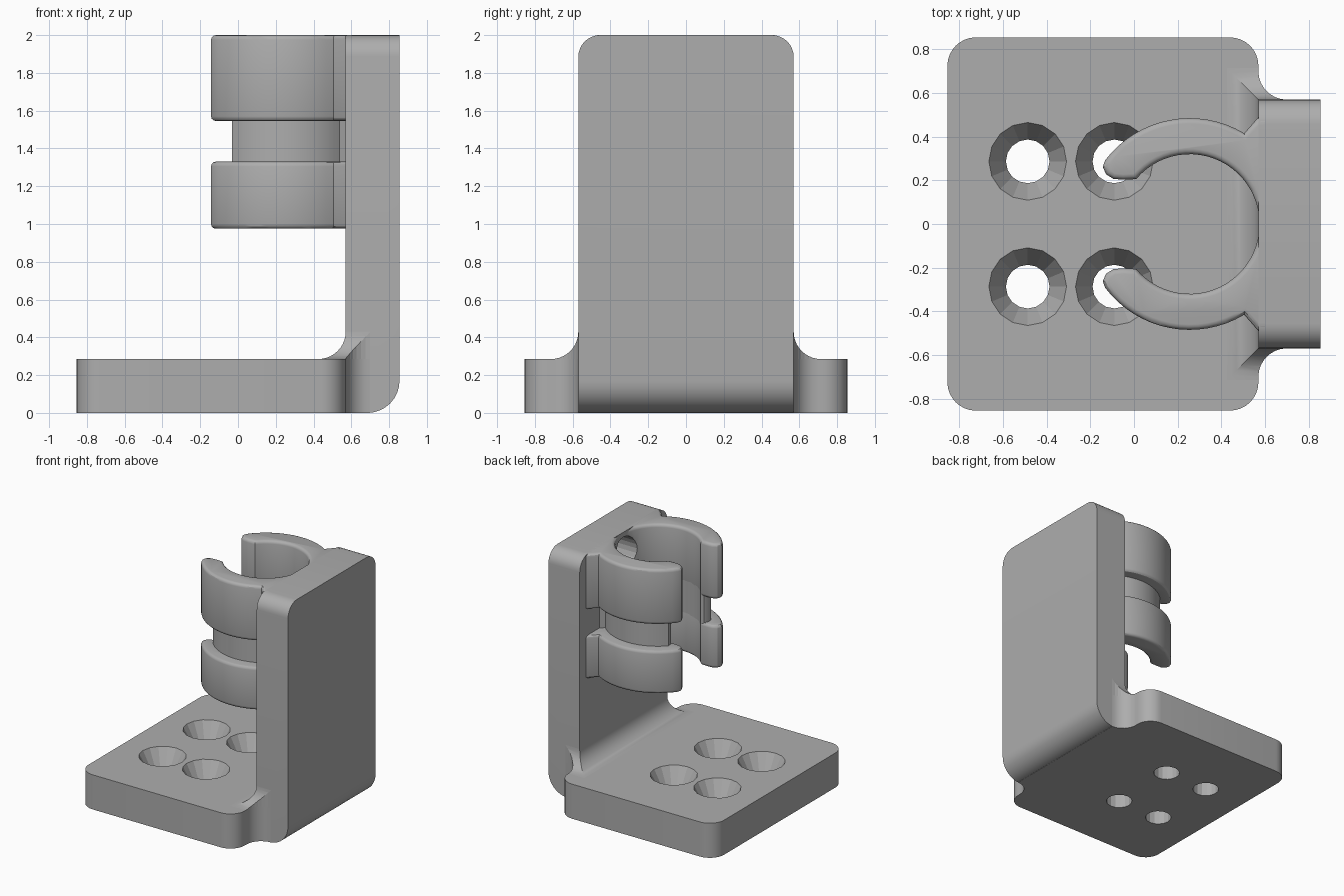
import bpy, bmesh, math
from math import cos, sin, radians, pi

if "Cube" in bpy.data.objects:
    bpy.data.objects.remove(bpy.data.objects["Cube"])

grey = bpy.data.materials.new("grey plastic")
grey.diffuse_color = (0.42, 0.42, 0.42, 1)
grey.use_nodes = True
grey.node_tree.nodes["Principled BSDF"].inputs["Base Color"].default_value = grey.diffuse_color


def finish(name, bm, smooth=True):
    bmesh.ops.recalc_face_normals(bm, faces=bm.faces)
    me = bpy.data.meshes.new(name)
    bm.to_mesh(me)
    bm.free()
    me.materials.append(grey)
    ob = bpy.data.objects.new(name, me)
    bpy.context.collection.objects.link(ob)
    if smooth:
        bpy.ops.object.select_all(action='DESELECT')
        ob.select_set(True)
        bpy.context.view_layer.objects.active = ob
        bpy.ops.object.shade_smooth_by_angle(angle=radians(30))
    return ob


def arc(cx, cy, r, a0, a1, n=8):
    return [(cx + r * cos(radians(a0 + (a1 - a0) * i / n)),
             cy + r * sin(radians(a0 + (a1 - a0) * i / n))) for i in range(n + 1)]


def mirrored(half):
    return half + [(x, -y) for x, y in reversed(half)]


def prism(pts, z0, z1):
    bm = bmesh.new()
    f = bm.faces.new([bm.verts.new((x, y, z0)) for x, y in pts])
    top = bmesh.ops.extrude_face_region(bm, geom=[f])["geom"]
    bmesh.ops.translate(bm, vec=(0, 0, z1 - z0),
                        verts=[v for v in top if isinstance(v, bmesh.types.BMVert)])
    return bm


def loft(rings):
    bm = bmesh.new()
    loops = [[bm.verts.new(p) for p in ring] for ring in rings]
    n = len(loops[0])
    for a, b in zip(loops, loops[1:]):
        for i in range(n):
            bm.faces.new((a[i], a[(i + 1) % n], b[(i + 1) % n], b[i]))
    bm.faces.new(loops[0])
    bm.faces.new(loops[-1])
    return bm


def boolean(ob, cutter, op='DIFFERENCE'):
    m = ob.modifiers.new(op.lower(), 'BOOLEAN')
    m.operation, m.solver, m.object = op, 'EXACT', cutter
    cutter.hide_render = True
    cutter.hide_set(True)


# base plate with rounded corners flowing into the upright
footprint = mirrored(arc(0.70, 0.70, 0.13, 270, 180) + arc(0.44, 0.725, 0.13, 0, 90)
                     + arc(-0.725, 0.725, 0.13, 90, 180))
base = finish("base_plate", prism(footprint, 0, 0.285))

# countersunk screw holes
for i, hx in enumerate((-0.487, -0.09)):
    for j, hy in enumerate((-0.287, 0.287)):
        levels = ((0.10, -0.1), (0.10, 0.14), (0.178, 0.285), (0.178, 0.4))
        rings = [[(hx + r * cos(k * pi / 8), hy + r * sin(k * pi / 8), z) for k in range(16)]
                 for r, z in levels]
        boolean(base, finish(f"screw_hole_cutter_{i}{j}", loft(rings), False))

# upright plate: side profile with rounded heel, then rounded top corners
profile = [(0.57, 0), *arc(0.685, 0.17, 0.17, -90, 0), (0.855, 2), (0.57, 2)]
bm = loft([[(x, y, z) for x, z in profile] for y in (-0.57, 0.57)])
corners = [e for e in bm.edges if all(v.co.z > 1.99 for v in e.verts)
           and abs(e.verts[0].co.y - e.verts[1].co.y) < 0.01]
bmesh.ops.bevel(bm, geom=corners, offset=0.115, segments=8, profile=0.5, affect='EDGES')
upright = finish("upright_plate", bm)

# concave fillet between base and upright, wrapping around its sides
R = 0.145
rings = []
for k in range(11):
    a = radians(90 * k / 10)
    d, z = R * (1 - sin(a)), 0.285 + R * (1 - cos(a))
    w = 0.57 + d
    rings.append([(0.57 - d, -w, z), (0.84, -w, z), (0.84, w, z), (0.57 - d, w, z)])
fillet = finish("base_fillet", loft(rings))
boolean(fillet, finish("footprint_cutter", prism(footprint, 0.2, 0.5), False), 'INTERSECT')

# spring clip: open C section rooted in the upright
CX, BORE = 0.255, 0.32


def clip_outline(outer, tip, start, end, root):
    half = arc(CX, 0, BORE, 0, 140, 24)[1:] + tip + arc(CX, 0, outer, start, end, 16) + root
    return [(CX + BORE, 0)] + mirrored(half)


def clip_part(name, outline, z0, z1, bevel):
    bm = prism(outline, z0, z1)
    if bevel:
        rim = [e for e in bm.edges if abs(e.verts[0].co.z - e.verts[1].co.z) < 1e-4
               and not all(v.co.x > 0.58 for v in e.verts)]
        bmesh.ops.bevel(bm, geom=rim, offset=bevel, segments=3, profile=0.5,
                        affect='EDGES', clamp_overlap=False)
    return finish(name, bm)


wide = clip_outline(0.485, [(-0.05, 0.203), (-0.095, 0.207), (-0.128, 0.228), (-0.143, 0.262)],
                    143, 59, [(0.57, 0.49), (0.60, 0.49)])
thin = clip_outline(0.40, [(-0.015, 0.215), (-0.03, 0.24)],
                    136, 45, [(0.57, 0.315), (0.60, 0.315)])
upper = clip_part("upper_clip", wide, 1.545, 2.0, 0.025)
clip_part("lower_clip", wide, 0.975, 1.33, 0.025)
clip_part("clip_groove", thin, 1.30, 1.575, 0)

# blind pocket in the back of the clip bore
pocket = [[(x, 0.14 * cos(k * pi / 12), 1.82 + 0.14 * sin(k * pi / 12)) for k in range(24)]
          for x in (0.42, 0.75)]
cutter = finish("pocket_cutter", loft(pocket), False)
boolean(upright, cutter)
boolean(upper, cutter)
